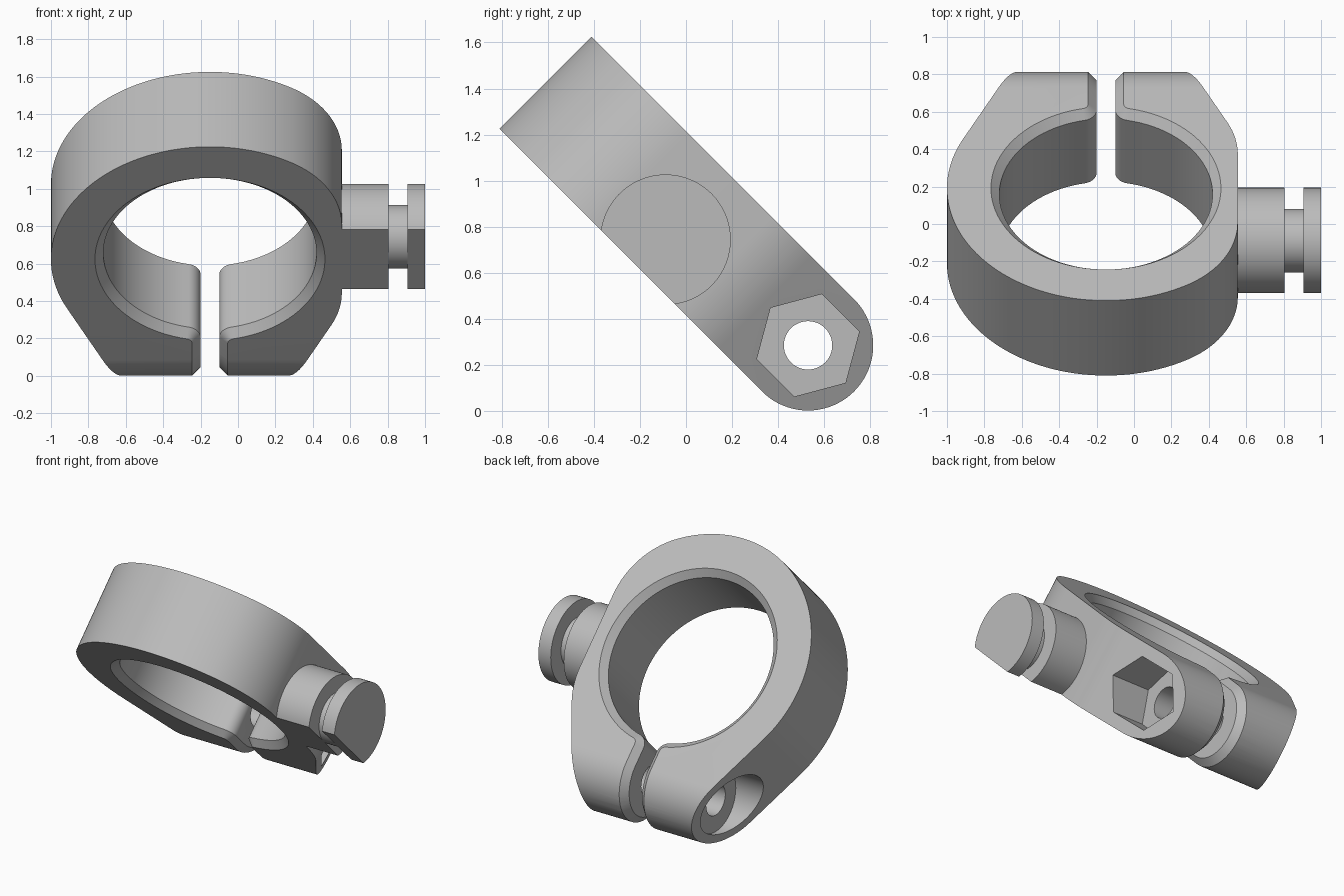
import bpy, bmesh
from math import sin, cos, asin, atan2, sqrt, pi, radians
from mathutils import Matrix

if "Cube" in bpy.data.objects:
    bpy.data.objects.remove(bpy.data.objects["Cube"])

# Local frame: x across, y along the clamp towards the bolt, z through its thickness
PLACE = Matrix.Translation((-0.15, -0.009, 0.824)) @ Matrix.Rotation(radians(-45), 4, 'X')
HALF = 0.283      # half thickness
BOLT = 0.762      # bolt axis position along y
CHAMFER = 0.045

grey = bpy.data.materials.new("grey_metal")
grey.use_nodes = True
grey.diffuse_color = (0.5, 0.5, 0.5, 1)
grey.node_tree.nodes["Principled BSDF"].inputs["Base Color"].default_value = (0.5, 0.5, 0.5, 1)


def span(a, b, n):
    return [a + (b - a) * i / n for i in range(n + 1)]


def arc(cx, cy, r, a, b, n):
    return [(cx + r * cos(t), cy + r * sin(t)) for t in span(a, b, n)]


def loft(name, layers):
    """Solid through matching rings of points, capped at both ends."""
    bm = bmesh.new()
    rings = [[bm.verts.new(p) for p in ring] for ring in layers]
    n = len(rings[0])
    for low, high in zip(rings, rings[1:]):
        for i in range(n):
            j = (i + 1) % n
            bm.faces.new((low[i], low[j], high[j], high[i]))
    bm.faces.new(rings[0][::-1])
    bm.faces.new(rings[-1])
    bmesh.ops.recalc_face_normals(bm, faces=bm.faces)
    mesh = bpy.data.meshes.new(name)
    bm.to_mesh(mesh)
    bm.free()
    mesh.materials.append(grey)
    ob = bpy.data.objects.new(name, mesh)
    bpy.context.collection.objects.link(ob)
    return ob


def along_x(name, outline, x0, x1):
    return loft(name, [[(x, y, z) for y, z in outline] for x in (x0, x1)])


def boolean(target, tool, operation='DIFFERENCE'):
    mod = target.modifiers.new("cut", 'BOOLEAN')
    mod.operation, mod.solver, mod.object = operation, 'EXACT', tool
    bpy.context.view_layer.objects.active = target
    bpy.ops.object.modifier_apply(modifier=mod.name)
    bpy.data.objects.remove(tool)


def finish(ob):
    ob.matrix_world = PLACE
    bpy.ops.object.select_all(action='DESELECT')
    ob.select_set(True)
    bpy.context.view_layer.objects.active = ob
    bpy.ops.object.shade_smooth_by_angle(angle=radians(25))


# Clamp outline: round at the top, flattened on the boss side, tapering to the lugs
R, FLAT, FILLET = 0.85, 0.705, 0.55
TAPER = radians(26)
fx = FLAT - FILLET
fy = sqrt((R - FILLET) ** 2 - fx ** 2)
turn = atan2(fy, fx)
outline = arc(0, 0, R, pi - TAPER, 2 * pi - turn, 72)
outline += arc(fx, -fy, FILLET, -turn, 0, 20)[1:]
outline += arc(fx, fy, FILLET, 0, TAPER, 12)


def taper_end(p, side, y=1.2):
    return (p[0] - side * (y - p[1]) * sin(TAPER) / cos(TAPER), y)


outline += [taper_end(outline[-1], 1), taper_end(outline[0], -1)]
clamp = loft("clamp_ring", [[(x, y, z) for x, y in outline] for z in (-0.4, 0.4)])

# Rounded bolt end
side = arc(BOLT, 0, HALF, -pi / 2, pi / 2, 40) + [(-1, HALF), (-1, -HALF)]
boolean(clamp, along_x("side_shape", side, -1.2, 1.2), 'INTERSECT')


# Bore and slit with filleted corners, chamfered on both faces
def opening(grow):
    r, h, f = 0.57 + grow, 0.05 + grow, 0.08 - grow
    cx = h + f
    phi = asin(cx / (r + f))
    corner = arc(cx, (r + f) * cos(phi), f, pi, 1.5 * pi - phi, 8)
    bore = [(r * sin(t), r * cos(t)) for t in span(phi, 2 * pi - phi, 96)][1:-1]
    mirrored = [(-x, y) for x, y in reversed(corner)]
    return [(h, 1.3)] + corner + bore + mirrored + [(-h, 1.3)]


EDGE = HALF - CHAMFER
steps = [(-HALF - 0.01, CHAMFER + 0.01), (-EDGE, 0), (EDGE, 0), (HALF + 0.01, CHAMFER + 0.01)]
boolean(clamp, loft("bore_cutter", [[(x, y, z) for x, y in opening(g)] for z, g in steps]))

# Slit chamfer carried around the rounded end
section = [(-0.05, EDGE), (0.05, EDGE), (0.112, EDGE + 0.062), (-0.112, EDGE + 0.062)]
boolean(clamp, loft("slit_chamfer_cutter", [
    [(x, BOLT + r * cos(t), r * sin(t)) for x, r in section]
    for t in span(-pi / 2, pi / 2, 40)]))

# Bolt hole, round head recess and hexagonal nut recess
for name, r, sides, x0, x1 in (("bolt_hole_cutter", 0.105, 48, -1.1, 1.1),
                               ("head_recess_cutter", 0.22, 64, -1.15, -0.45),
                               ("nut_recess_cutter", 0.23, 6, 0.34, 1.15)):
    ring = arc(BOLT, 0, r, 0, 2 * pi, sides)[:-1]
    boolean(clamp, along_x(name, ring, x0, x1))
finish(clamp)

# Side boss: round with one flat, and a round groove near its end
BOSS_Z, GROOVE = -0.113, 0.17
low = -asin(GROOVE / HALF)
d_shape = arc(0, BOSS_Z, HALF, low, pi - low, 71)
circle = arc(0, BOSS_Z, GROOVE, -pi / 2, 1.5 * pi, 72)[:-1]
stack = [(0.703, d_shape), (0.955, d_shape), (0.955, circle),
         (1.055, circle), (1.055, d_shape), (1.15, d_shape)]
boss = loft("side_boss", [[(x, y, z) for y, z in ring] for x, ring in stack])
finish(boss)
